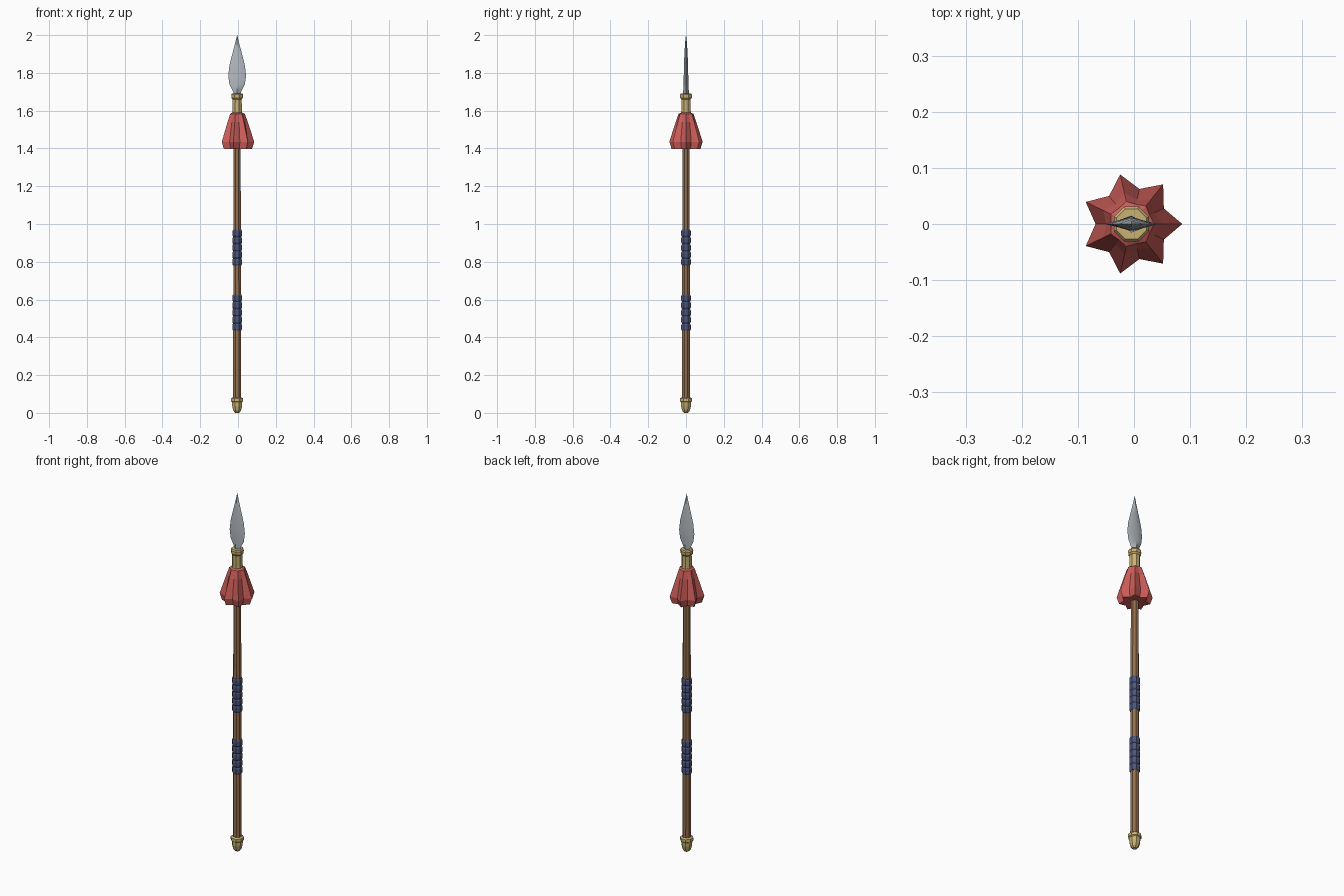
import bpy, bmesh
from math import cos, sin, pi, radians

if "Cube" in bpy.data.objects:
    bpy.data.objects.remove(bpy.data.objects["Cube"])

AXIS_X = -0.0045  # the seven-point tassel shifts the shaft slightly off centre


def material(name, rgb):
    m = bpy.data.materials.new(name)
    m.diffuse_color = (*rgb, 1)
    m.use_nodes = True
    m.node_tree.nodes["Principled BSDF"].inputs["Base Color"].default_value = m.diffuse_color
    return m


WOOD = material("wood", (0.30, 0.16, 0.075))
GOLD = material("brass", (0.58, 0.44, 0.17))
BLUE = material("blue_wrap", (0.075, 0.095, 0.20))
RED = material("red_cloth", (0.60, 0.11, 0.10))
STEEL = material("steel", (0.45, 0.49, 0.53))


def loft(name, rings, mat):
    """Skin a stack of equal-length point rings and close both ends."""
    bm = bmesh.new()
    rows = [[bm.verts.new((x + AXIS_X, y, z)) for x, y, z in r] for r in rings]
    n = len(rows[0])
    for a, b in zip(rows, rows[1:]):
        for i in range(n):
            j = (i + 1) % n
            bm.faces.new((a[i], a[j], b[j], b[i]))
    bm.faces.new(rows[0])
    bm.faces.new(rows[-1])
    bmesh.ops.recalc_face_normals(bm, faces=bm.faces)
    mesh = bpy.data.meshes.new(name)
    bm.to_mesh(mesh)
    bm.free()
    mesh.materials.append(mat)
    ob = bpy.data.objects.new(name, mesh)
    bpy.context.collection.objects.link(ob)
    return ob


def octagon(r, z):
    return [(r * cos(pi / 8 + i * pi / 4), r * sin(pi / 8 + i * pi / 4), z) for i in range(8)]


def star(z, outer, inner):
    return [((inner if i % 2 else outer) * cos(i * pi / 7),
             (inner if i % 2 else outer) * sin(i * pi / 7), z) for i in range(14)]


def turned(name, profile, mat):
    return loft(name, [octagon(r, z) for z, r in profile], mat)


# Shaft
turned("shaft", [(0.05, 0.023), (0.8, 0.022), (1.62, 0.019)], WOOD)

# Butt cap
turned("butt_cap", [(0, 0.012), (0.012, 0.022), (0.035, 0.028), (0.057, 0.029),
                    (0.061, 0.034), (0.077, 0.034), (0.082, 0.025)], GOLD)

# Two grips, each five bulging cord turns
for name, z0, z1 in (("lower_grip", 0.435, 0.627), ("upper_grip", 0.78, 0.97)):
    step = (z1 - z0) / 5
    profile = []
    for i in range(5):
        z = z0 + i * step
        profile += [(z, 0.0235), (z + 0.2 * step, 0.0275), (z + 0.8 * step, 0.0275)]
    turned(name, profile + [(z1, 0.0235)], BLUE)

# Cloth tassel, pleated into a seven-point star
loft("tassel", [star(1.40, 0.021, 0.021), star(1.397, 0.078, 0.055),
                star(1.435, 0.0905, 0.064), star(1.54, 0.056, 0.045),
                star(1.583, 0.041, 0.036), star(1.59, 0.026, 0.026)], RED)

# Socket collar
turned("collar", [(1.575, 0.029), (1.60, 0.027), (1.66, 0.026), (1.668, 0.033),
                  (1.685, 0.034), (1.692, 0.029)], GOLD)

# Leaf blade: z, half width, half thickness
leaf = [(1.68, 0.014, 0.015), (1.70, 0.021, 0.015), (1.74, 0.041, 0.013),
        (1.785, 0.047, 0.012), (1.84, 0.041, 0.011), (1.91, 0.023, 0.008),
        (1.96, 0.010, 0.005), (2.0, 0.0005, 0.0005)]
blade = loft("blade", [[(w, 0, z), (0, t, z), (-w, 0, z), (0, -t, z)]
                       for z, w, t in leaf], STEEL)
bpy.context.view_layer.objects.active = blade
blade.select_set(True)
bpy.ops.object.shade_smooth_by_angle(angle=radians(35))
